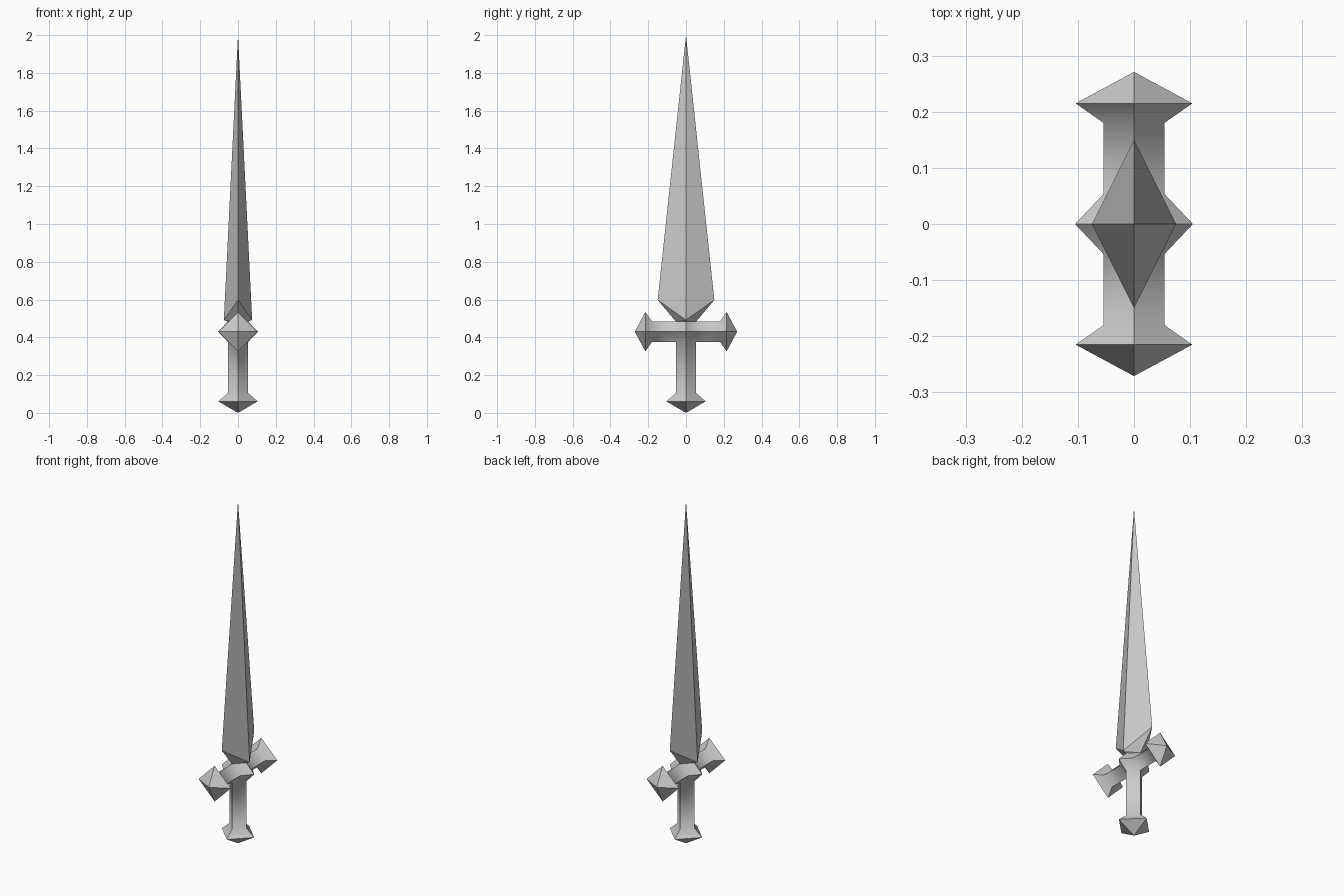
import bpy, bmesh
from mathutils import Vector

if "Cube" in bpy.data.objects:
    bpy.data.objects.remove(bpy.data.objects["Cube"])

R, CZ = 0.054, 0.43          # bar half-diagonal, height of the guard centre
X, Y, Z = Vector((1, 0, 0)), Vector((0, 1, 0)), Vector((0, 0, 1))
CENTRE = CZ * Z

steel = bpy.data.materials.new("grey_steel")
steel.diffuse_color = (0.6, 0.6, 0.6, 1)
steel.use_nodes = True
steel.node_tree.nodes["Principled BSDF"].inputs["Base Color"].default_value = steel.diffuse_color


def diamond(bm, centre, u, v, ru, rv):
    """Four-point ring with its corners on the u and v axes."""
    return [bm.verts.new(centre + d) for d in (u * ru, v * rv, -u * ru, -v * rv)]


def bridge(bm, a, b):
    for i in range(4):
        j = (i + 1) % 4
        bm.faces.new((a[i], a[j], b[j], b[i]))


def cap(bm, ring, tip):
    t = bm.verts.new(tip)
    for i in range(4):
        bm.faces.new((ring[i], ring[(i + 1) % 4], t))


def arm(bm, direction, u, v, stations, tip):
    """Diamond bar through (distance, radius) stations, closed by a point."""
    rings = [diamond(bm, CENTRE + direction * d, u, v, r, r) for d, r in stations]
    for a, b in zip(rings, rings[1:]):
        bridge(bm, a, b)
    cap(bm, rings[-1], CENTRE + direction * tip)


def finish(bm, name):
    bmesh.ops.remove_doubles(bm, verts=bm.verts, dist=0.0005)
    bmesh.ops.recalc_face_normals(bm, faces=bm.faces)
    me = bpy.data.meshes.new(name)
    bm.to_mesh(me)
    bm.free()
    me.materials.append(steel)
    ob = bpy.data.objects.new(name, me)
    bpy.context.collection.objects.link(ob)
    return ob


# Hilt: grip with pommel, two guard arms, and a pointed stud on each side
bm = bmesh.new()
arm(bm, -Z, X, Y, [(R, R), (CZ - 0.104, R), (CZ - 0.061, 0.104)], CZ)
for s in (1, -1):
    arm(bm, s * Y, X, Z, [(R, R), (0.18, R), (0.215, 0.104)], 0.271)
    arm(bm, s * X, Y, Z, [(R, R)], 0.105)
# Small triangles that fill the corners of the hub
for sx in (1, -1):
    for sy in (1, -1):
        for sz in (1, -1):
            corners = ((sx, sy, 0), (sx, 0, sz), (0, sy, sz))
            bm.faces.new([bm.verts.new(CENTRE + R * Vector(c)) for c in corners])
hilt = finish(bm, "hilt")
bpy.context.view_layer.objects.active = hilt
hilt.select_set(True)
bpy.ops.object.shade_smooth_by_angle(angle=0.87)

# Blade: flares from the hub into a swept diamond base, then runs to a point
bm = bmesh.new()
neck = diamond(bm, (CZ + R) * Z, X, Y, R, R)
base = diamond(bm, 0.492 * Z, X, Y, 0.075, 0.15)
for v in base:
    if abs(v.co.y) > 0.1:
        v.co.z = 0.598
# split the warped quads along the lower edges
for i in range(4):
    j = (i + 1) % 4
    bm.faces.new((neck[i], neck[j], base[i] if i % 2 == 0 else base[j]))
    if i % 2 == 0:
        bm.faces.new((neck[j], base[j], base[i]))
    else:
        bm.faces.new((neck[i], base[j], base[i]))
cap(bm, base, 2.0 * Z)
finish(bm, "blade")
